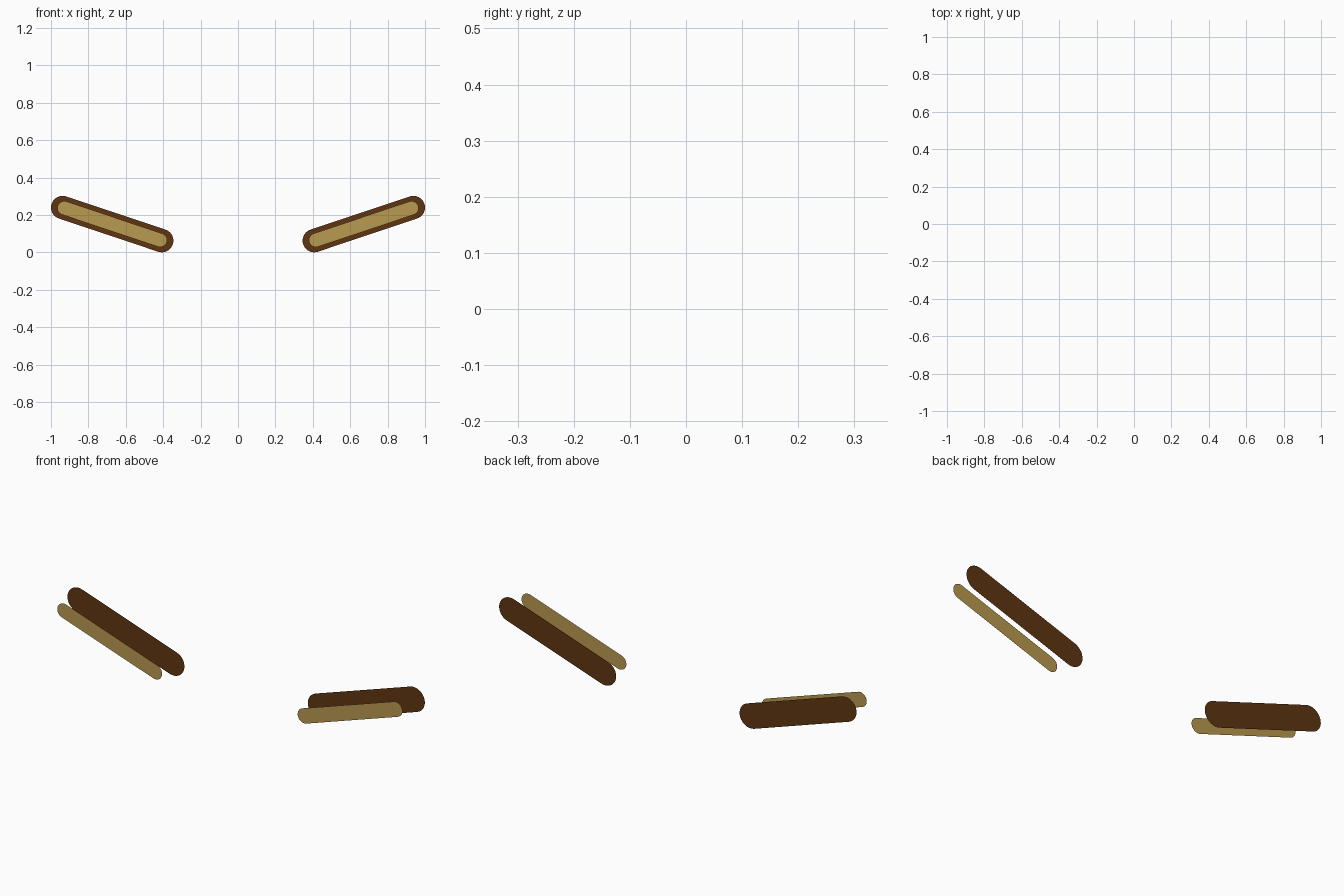
import bpy, bmesh
from math import cos, sin, pi, radians

if "Cube" in bpy.data.objects:
    bpy.data.objects.remove(bpy.data.objects["Cube"])

TILT = radians(18.5)
CENTRE_X, CENTRE_Z = 0.6725, 0.151


def material(name, rgb):
    m = bpy.data.materials.new(name)
    m.diffuse_color = (*rgb, 1)
    m.use_nodes = True
    m.node_tree.nodes["Principled BSDF"].inputs["Base Color"].default_value = m.diffuse_color
    return m


def capsule(name, side, y, half_len, radius, mat, steps=16):
    """Flat, tilted capsule facing -y; side is -1 (left) or 1 (right)."""
    pts = []
    for end, start in ((1, -pi / 2), (-1, pi / 2)):
        for i in range(steps + 1):
            a = start + pi * i / steps
            u, v = end * half_len + radius * cos(a), radius * sin(a)
            x = CENTRE_X + u * cos(TILT) - v * sin(TILT)
            z = CENTRE_Z + u * sin(TILT) + v * cos(TILT)
            pts.append((side * x, y, z))
    if side < 0:
        pts.reverse()  # keep the face pointing forward
    bm = bmesh.new()
    bm.faces.new([bm.verts.new(p) for p in pts])
    mesh = bpy.data.meshes.new(name)
    bm.to_mesh(mesh)
    bm.free()
    mesh.materials.append(mat)
    ob = bpy.data.objects.new(name, mesh)
    bpy.context.collection.objects.link(ob)


brown = material("dark_brown", (0.115, 0.036, 0.006))
gold = material("golden_tan", (0.48, 0.32, 0.08))

# Mirrored pair: dark backing plate with a smaller plate floating in front
for side, label in ((-1, "left"), (1, "right")):
    capsule(label + "_brow_backing", side, 0.065, 0.2797, 0.0622, brown)
    capsule(label + "_brow_front", side, -0.065, 0.270, 0.0373, gold)
